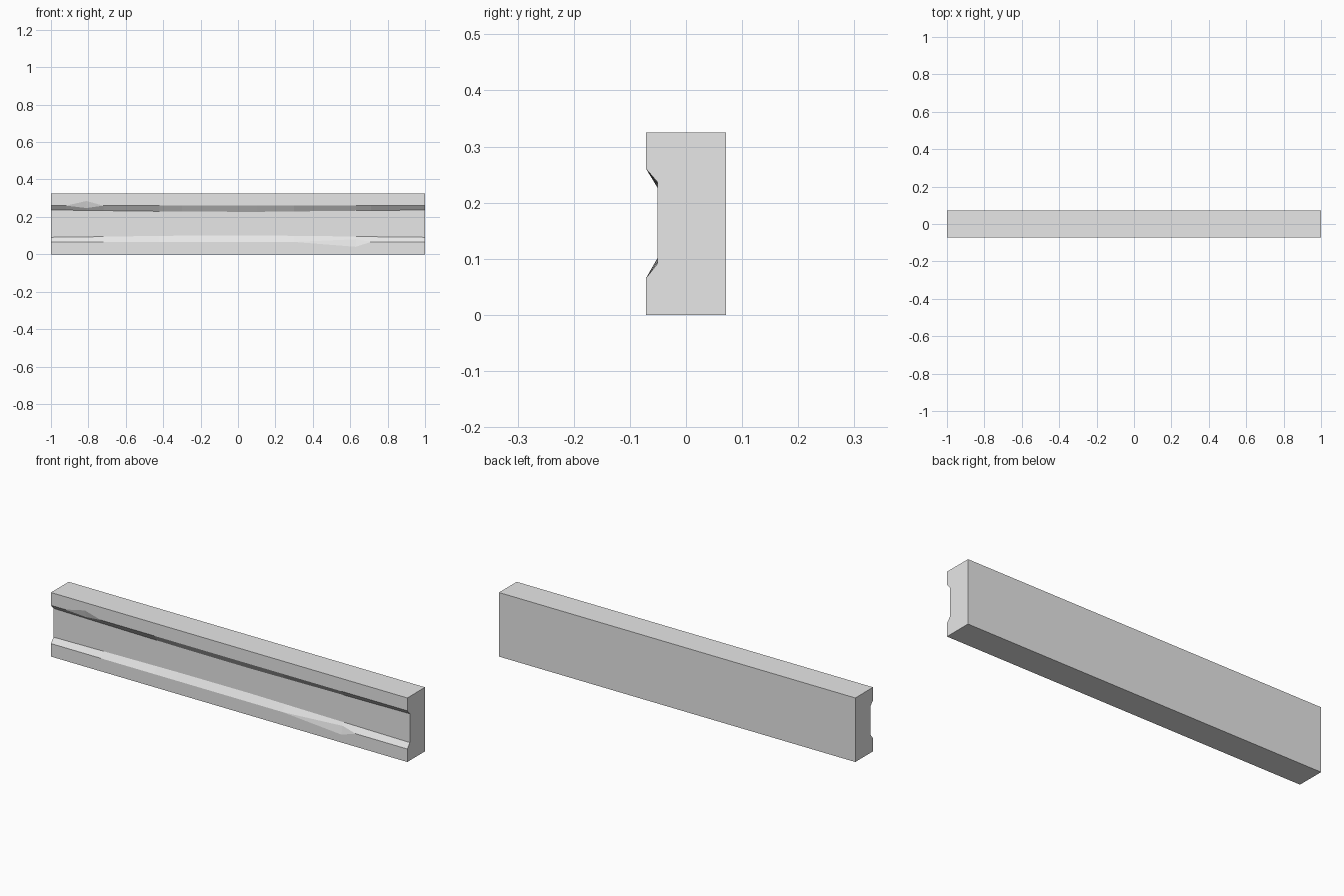
import bpy
import bmesh

old = bpy.data.objects.get("Cube")
if old:
    bpy.data.objects.remove(old, do_unlink=True)

stone = bpy.data.materials.new("plain_grey")
stone.use_nodes = True
GREY = (0.8, 0.8, 0.8, 1)
stone.diffuse_color = GREY
stone.node_tree.nodes["Principled BSDF"].inputs["Base Color"].default_value = GREY

FRONT, BACK, FLOOR, TOP = -0.071, 0.071, -0.051, 0.325
LOW, HIGH = 0.066, 0.26

# Stations along the beam: x, lower chip depth, upper chip depth
STATIONS = [(-1, 0, 0), (-0.92, 0, 0), (-0.81, 0, 0.025), (-0.72, 0, 0),
            (-0.42, 0, 0), (-0.3, 0, 0), (0.1, 0, 0), (0.3, 0, 0),
            (0.63, 0.026, 0), (0.71, 0, 0), (1, 0, 0)]


def section(x, low_chip, high_chip):
    """Channel outline with worn lips and a floor narrowing to the middle."""
    wear = 1 - abs(x + 0.2) / 0.8 if x < 0 else 1 - abs(x - 0.1) / 0.9
    wear = max(0, wear)
    low_in, high_in = 0.091 + 0.01 * wear, 0.237 - 0.01 * wear

    def lip(z, inner, chip):
        t = 0.5 if chip else 0
        return FRONT + (FLOOR - FRONT) * t, z + (inner - z) * t

    return [(FRONT, 0), (FRONT, LOW - low_chip), lip(LOW, low_in, low_chip),
            (FLOOR, low_in), (FLOOR, high_in), lip(HIGH, high_in, high_chip),
            (FRONT, HIGH + high_chip), (FRONT, TOP), (BACK, TOP), (BACK, 0)]


# Loft the channel outline from end to end
bm = bmesh.new()
rings = [[bm.verts.new((s[0], y, z)) for y, z in section(*s)] for s in STATIONS]
for a, b in zip(rings, rings[1:]):
    for i in range(len(a)):
        j = (i + 1) % len(a)
        bm.faces.new((a[i], b[i], b[j], a[j]))
bm.faces.new(rings[0])
bm.faces.new(rings[-1])
bmesh.ops.remove_doubles(bm, verts=bm.verts, dist=0.0001)
bmesh.ops.recalc_face_normals(bm, faces=bm.faces)

mesh = bpy.data.meshes.new("grooved_beam")
bm.to_mesh(mesh)
bm.free()
mesh.materials.append(stone)
beam = bpy.data.objects.new("grooved_beam", mesh)
bpy.context.collection.objects.link(beam)
